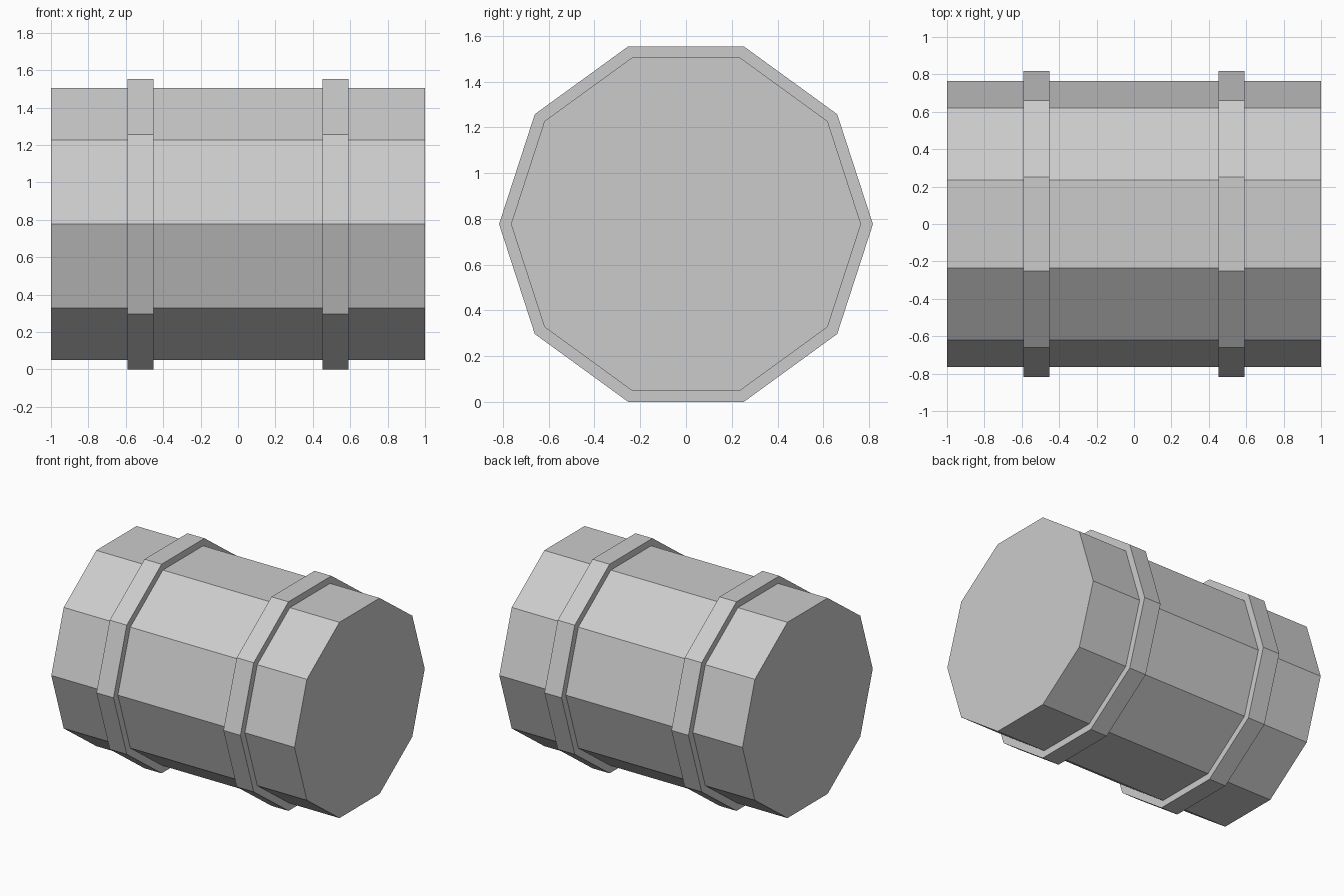
import bpy
import bmesh
from math import cos, sin, tau

if "Cube" in bpy.data.objects:
    bpy.data.objects.remove(bpy.data.objects["Cube"])

SIDES = 10
AXIS_Z = 0.777
BODY_R, HOOP_R = 0.765, 0.817


def lathe_x(name, profile, capped=False):
    """Sweep (x, radius) points around the horizontal barrel axis."""
    bm = bmesh.new()
    loops = [[bm.verts.new((x, r * cos(tau * i / SIDES), AXIS_Z + r * sin(tau * i / SIDES)))
              for i in range(SIDES)] for x, r in profile]
    for a, b in zip(loops, loops[1:]):
        for i in range(SIDES):
            j = (i + 1) % SIDES
            bm.faces.new((a[i], a[j], b[j], b[i]))
    if capped:
        bm.faces.new(loops[0][::-1])
        bm.faces.new(loops[-1])
    # Loops run from -x to +x, so flip to face outward
    mesh = bpy.data.meshes.new(name)
    bmesh.ops.recalc_face_normals(bm, faces=bm.faces)
    outer = max(bm.faces, key=lambda f: f.calc_center_median().z)
    if outer.normal.z < 0:
        bmesh.ops.reverse_faces(bm, faces=bm.faces)
    bm.to_mesh(mesh)
    bm.free()
    obj = bpy.data.objects.new(name, mesh)
    bpy.context.collection.objects.link(obj)
    return obj


# Barrel body lying on its side
lathe_x("barrel_body", [(-1, BODY_R), (1, BODY_R)], capped=True)

# Two raised hoops around the body
for side, x in (("left", -0.522), ("right", 0.522)):
    lathe_x(side + "_hoop", [(x - 0.07, BODY_R), (x - 0.07, HOOP_R),
                             (x + 0.07, HOOP_R), (x + 0.07, BODY_R)])
